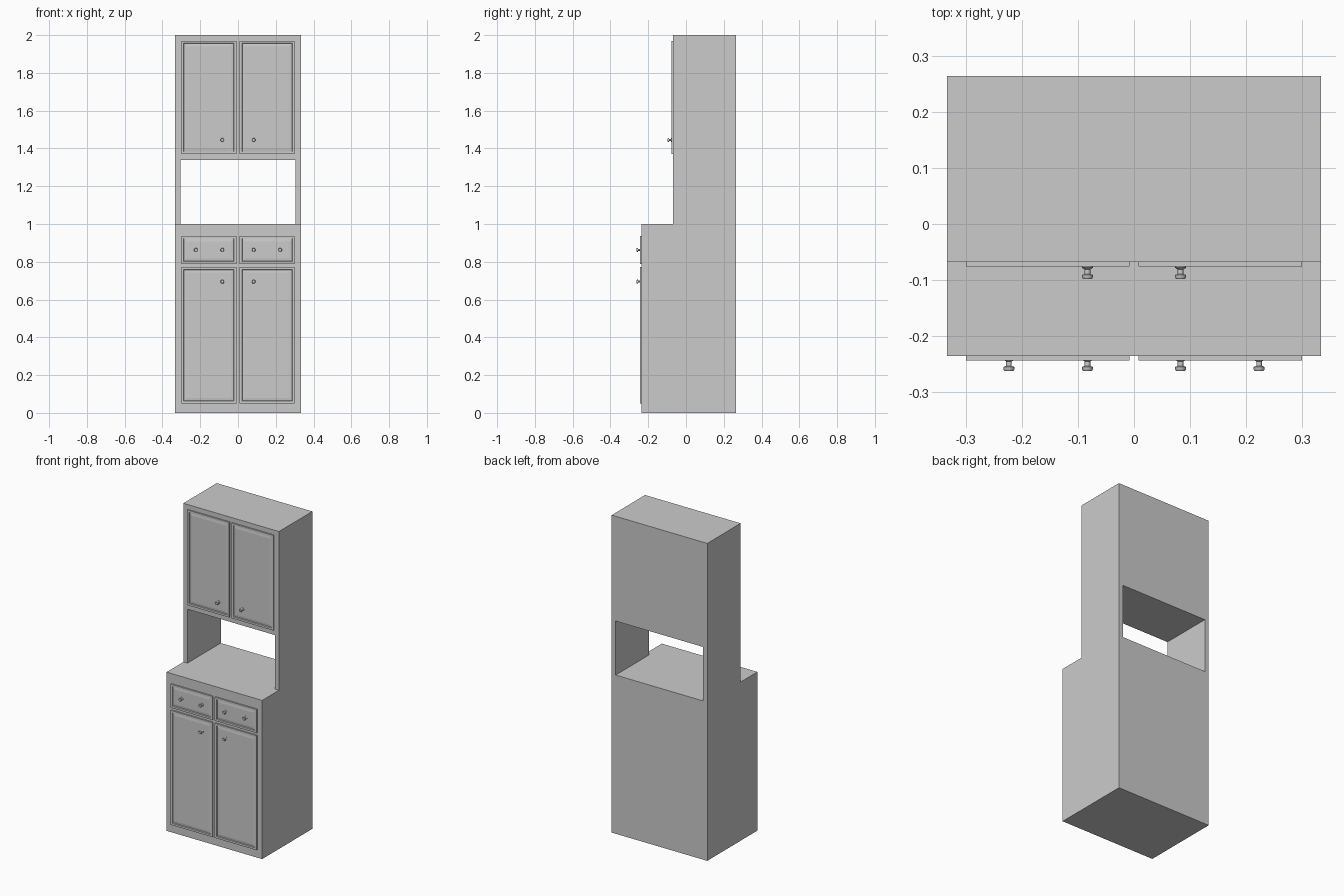
import bpy
import bmesh
import math
from mathutils import Matrix, Vector

cube = bpy.data.objects.get("Cube")
if cube:
    bpy.data.objects.remove(cube, do_unlink=True)

# One plain grey for the whole cabinet
grey = bpy.data.materials.new("cabinet grey")
grey.use_nodes = True
colour = (0.6, 0.6, 0.6, 1)
grey.diffuse_color = colour
grey.node_tree.nodes["Principled BSDF"].inputs["Base Color"].default_value = colour

LOWER_FRONT, UPPER_FRONT, BACK = -0.235, -0.068, 0.264
PANEL = 0.008  # door thickness


def finish(bm, name):
    bmesh.ops.remove_doubles(bm, verts=bm.verts, dist=1e-5)
    bmesh.ops.recalc_face_normals(bm, faces=bm.faces)
    mesh = bpy.data.meshes.new(name)
    bm.to_mesh(mesh)
    bm.free()
    mesh.materials.append(grey)
    obj = bpy.data.objects.new(name, mesh)
    bpy.context.collection.objects.link(obj)
    return obj


# Carcass: one closed shell around the filled cells of a coarse grid
def carcass():
    lines = [(-0.333, -0.305, 0.305, 0.333),
             (LOWER_FRONT, UPPER_FRONT, BACK),
             (0, 1.0, 1.34, 2.0)]

    def filled(c):
        i, j, k = c
        if not (0 <= i < 3 and 0 <= j < 2 and 0 <= k < 3):
            return False
        return k == 0 or (j == 1 and (k == 2 or i != 1))

    bm = bmesh.new()
    cells = [(i, j, k) for i in range(3) for j in range(2) for k in range(3)]
    for cell in filter(filled, cells):
        for axis in range(3):
            for side in (0, 1):
                neighbour = list(cell)
                neighbour[axis] += 2 * side - 1
                if filled(neighbour):
                    continue
                u, v = [a for a in range(3) if a != axis]
                ring = []
                for du, dv in ((0, 0), (1, 0), (1, 1), (0, 1)):
                    idx = list(cell)
                    idx[axis] += side
                    idx[u] += du
                    idx[v] += dv
                    ring.append(bm.verts.new([lines[a][idx[a]] for a in range(3)]))
                bm.faces.new(ring)
    return finish(bm, "cabinet_body")


# Door or drawer front: slab with a frame and a sunken, softly raised panel
def panel_front(name, x0, x1, z0, z1, front):
    bm = bmesh.new()
    size = Vector((x1 - x0, PANEL, z1 - z0))
    centre = Vector(((x0 + x1) / 2, front - PANEL / 2, (z0 + z1) / 2))
    bmesh.ops.create_cube(bm, size=1, matrix=Matrix.Translation(centre)
                          @ Matrix.Diagonal(size).to_4x4())
    face = min(bm.faces, key=lambda f: f.calc_center_median().y)
    for width, depth in ((0.018, 0), (0.003, -0.005), (0.02, 0.002)):
        bmesh.ops.inset_region(bm, faces=[face], thickness=width, depth=depth)
    return finish(bm, name)


# Turned knob: foot, stem and head
def knob(name, x, z, front):
    profile = [(0, 0), (0.01, 0), (0.01, 0.007), (0.005, 0.010),
               (0.005, 0.018), (0.01, 0.020), (0.01, 0.024), (0.008, 0.027), (0, 0.027)]
    bm = bmesh.new()
    verts = [bm.verts.new((x + r, front - d, z)) for r, d in profile]
    edges = [bm.edges.new(pair) for pair in zip(verts, verts[1:])]
    bmesh.ops.spin(bm, geom=verts + edges, cent=(x, front, z), axis=(0, 1, 0),
                   angle=math.tau, steps=12)
    obj = finish(bm, name)
    bpy.ops.object.select_all(action="DESELECT")
    obj.select_set(True)
    bpy.context.view_layer.objects.active = obj
    bpy.ops.object.shade_smooth_by_angle(angle=math.radians(35))
    return obj


carcass()

# name, bottom, top, body face, knob height, knob offsets from the middle
rows = [("lower_door", 0.05, 0.772, LOWER_FRONT, 0.695, (0.083,)),
        ("drawer", 0.788, 0.937, LOWER_FRONT, 0.863, (0.083, 0.223)),
        ("upper_door", 1.37, 1.97, UPPER_FRONT, 1.445, (0.083,))]
for side, s in (("left", 1), ("right", -1)):
    for part, z0, z1, front, knob_z, offsets in rows:
        x0, x1 = sorted((s * 0.008, s * 0.3))
        panel_front(f"{side}_{part}", x0, x1, z0, z1, front)
        for n, offset in enumerate(offsets, 1):
            reach = 0.003 if part == "upper_door" else 0
            knob(f"{side}_{part}_knob_{n}", s * offset, knob_z, front - reach)
